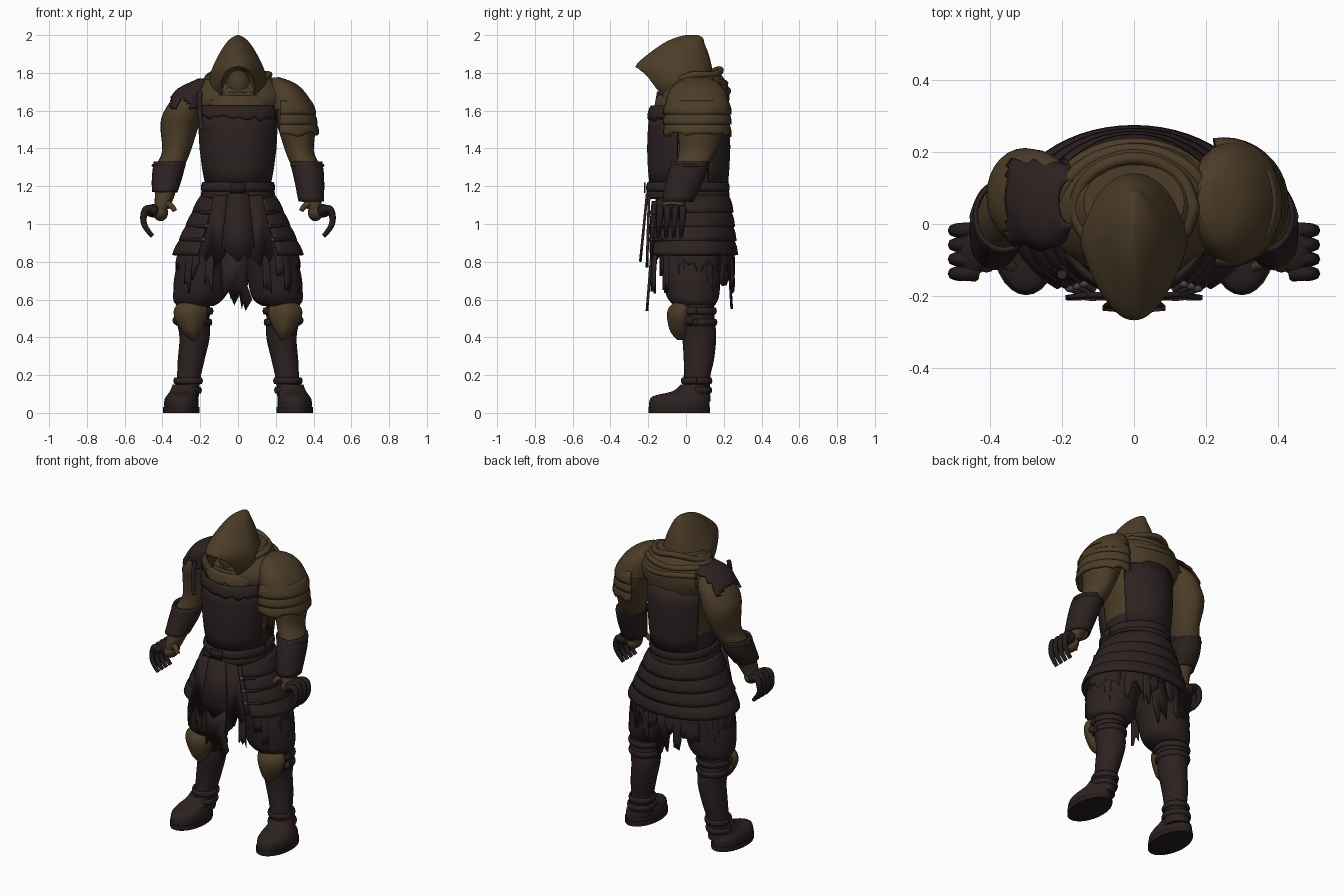
import bpy, bmesh, math, random
from mathutils import Vector

random.seed(4)
cube = bpy.data.objects.get("Cube")
if cube:
    bpy.data.objects.remove(cube)


def material(name, r, g, b):
    m = bpy.data.materials.new(name)
    m.diffuse_color = (r, g, b, 1)
    m.use_nodes = True
    bsdf = m.node_tree.nodes["Principled BSDF"]
    bsdf.inputs["Base Color"].default_value = (r, g, b, 1)
    bsdf.inputs["Roughness"].default_value = 0.9
    return m


TAN = material("tan cloth", .073, .046, .021)
SHADE = material("shaded cloth", .058, .037, .018)
DARK = material("dark leather", .026, .0155, .0155)
BLACK = material("black leather", .019, .012, .012)
STEEL = material("dull steel", .06, .056, .052)


def finish(name, bm, mats, thick=0, angle=40, rule=None):
    bmesh.ops.recalc_face_normals(bm, faces=bm.faces)
    me = bpy.data.meshes.new(name)
    if rule:
        for f in bm.faces:
            f.material_index = rule(f.calc_center_median())
    bm.to_mesh(me)
    bm.free()
    for m in mats:
        me.materials.append(m)
    ob = bpy.data.objects.new(name, me)
    bpy.context.collection.objects.link(ob)
    if thick:
        mod = ob.modifiers.new("thickness", "SOLIDIFY")
        mod.thickness = thick
        mod.offset = 0
    bpy.ops.object.select_all(action="DESELECT")
    ob.select_set(True)
    bpy.context.view_layer.objects.active = ob
    bpy.ops.object.shade_smooth_by_angle(angle=math.radians(angle))
    return ob


def spline(rings, steps):
    # Catmull-Rom smoothing through the cross-sections
    v = [Vector(r) for r in rings]
    out = []
    for i in range(len(v) - 1):
        a, b, c, d = v[max(i - 1, 0)], v[i], v[i + 1], v[min(i + 2, len(v) - 1)]
        for k in range(steps):
            t = k / steps
            out.append(b + (c - a) * (t / 2) + (a * 2 - b * 5 + c * 4 - d) * (t * t / 2)
                       + (b * 3 - a - c * 3 + d) * (t ** 3 / 2))
    return out + [v[-1]]


def loft(name, rings, mats, side=1, n=28, steps=4, cap=True, point=0, drop=None, thick=0, rule=None):
    # rings: x, y, z, x radius, y radius
    bm = bmesh.new()
    rows = []
    for x, y, z, rx, ry in spline(rings, steps):
        row = []
        for i in range(n):
            a = 2 * math.pi * i / n
            taper = 1 - point * max(0, -math.sin(a))
            row.append(bm.verts.new((side * (x + rx * math.cos(a) * taper), y + ry * math.sin(a), z)))
        rows.append(row)
    for lo, hi in zip(rows, rows[1:]):
        for i in range(n):
            j = (i + 1) % n
            bm.faces.new((lo[i], lo[j], hi[j], hi[i]))
    if cap:
        bm.faces.new(rows[0])
        bm.faces.new(rows[-1])
    if drop:
        gone = [f for f in bm.faces if drop(f.calc_center_median())]
        bmesh.ops.delete(bm, geom=gone, context="FACES")
    return finish(name, bm, mats, thick, rule=rule)


def band(name, c, z0, z1, r0, r1, a0, a1, mat, jag=0, side=1, thick=.014, n=30, bulge=.006):
    # curved strip round an ellipse, from z0 down to z1, with an optional torn hem
    bm = bmesh.new()
    rows = [[], [], [], [], []]
    for i in range(n + 1):
        a = math.radians(a0 + (a1 - a0) * i / n)
        low = z1 + random.uniform(-jag, jag)
        for k, row in enumerate(rows):
            t = k / 4
            swell = bulge * math.sin(math.pi * t)
            rx = r0[0] + (r1[0] - r0[0]) * t + swell
            ry = r0[1] + (r1[1] - r0[1]) * t + swell
            row.append(bm.verts.new((side * (c[0] + rx * math.cos(a)), c[1] + ry * math.sin(a), z0 + (low - z0) * t)))
    for p, q in zip(rows, rows[1:]):
        for i in range(n):
            bm.faces.new((p[i], p[i + 1], q[i + 1], q[i]))
    finish(name, bm, [mat], thick)


def plate(name, pts, y, mat, side=1, thick=.014, lean=0):
    bm = bmesh.new()
    bm.faces.new([bm.verts.new((side * x, y + lean * (z - 1), z)) for x, z in pts])
    finish(name, bm, [mat], thick)


def ball(name, loc, size, mat):
    bm = bmesh.new()
    bmesh.ops.create_uvsphere(bm, u_segments=20, v_segments=12, radius=1)
    bmesh.ops.scale(bm, vec=size, verts=bm.verts)
    bmesh.ops.translate(bm, vec=loc, verts=bm.verts)
    return finish(name, bm, [mat])


def cord(name, pts, r, mat, taper=1, closed=False):
    cu = bpy.data.curves.new(name, "CURVE")
    cu.dimensions = "3D"
    cu.bevel_depth = r
    cu.bevel_resolution = 2
    cu.use_fill_caps = True
    s = cu.splines.new("NURBS")
    s.points.add(len(pts) - 1)
    for i, p in enumerate(pts):
        s.points[i].co = (*p, 1)
        s.points[i].radius = 1 + (taper - 1) * i / (len(pts) - 1)
    s.order_u = 3
    s.use_endpoint_u = True
    s.use_cyclic_u = closed
    cu.materials.append(mat)
    ob = bpy.data.objects.new(name, cu)
    bpy.context.collection.objects.link(ob)


# Torso, breastplate, back plate
loft("torso", [(0, .02, 1.1, .17, .18), (0, .005, 1.3, .158, .18), (0, .015, 1.45, .18, .195),
               (0, .03, 1.6, .21, .185), (0, .05, 1.7, .19, .16)], [DARK, TAN],
     rule=lambda p: int(p.z > 1.58 or (p.z > 1.32 and abs(p.x) > .12)))
band("breastplate", (0, .01), 1.61, 1.19, (.21, .195), (.17, .195), 195, 345, DARK, bulge=.014)
band("breastplate_torn_edge", (0, .01), 1.625, 1.56, (.2, .19), (.215, .207), 205, 335, DARK, .016, n=22)
band("back_plate", (0, .02), 1.61, 1.2, (.2, .2), (.175, .195), 30, 150, DARK, bulge=.01)

# Cowl
loft("cowl", [(0, .04, 1.59, .22, .18), (0, .045, 1.67, .26, .185), (0, .055, 1.74, .215, .165),
              (0, .06, 1.81, .14, .11)], [TAN])
for k, (rx, ry, z) in enumerate([(.21, .165, 1.725), (.23, .18, 1.68), (.165, .14, 1.78)]):
    cord("cowl_fold", [(rx * math.cos(a), .045 + ry * math.sin(a), z + .03 * math.sin(a) + .012 * math.sin(3 * a + k))
                       for a in [i * math.pi / 8 for i in range(16)]], .018, TAN, closed=True)
band("cowl_hem", (0, .03), 1.68, 1.61, (.19, .17), (.2, .19), 220, 320, TAN, .02, n=14)

# Hood with a hollowed face opening
hood = loft("hood", [(0, -.01, 1.65, .125, .135), (0, -.035, 1.72, .15, .18), (0, -.058, 1.79, .146, .2),
                     (0, -.065, 1.84, .13, .2), (0, -.04, 1.9, .1, .16), (0, -.012, 1.955, .065, .11),
                     (0, .015, 1.985, .035, .075), (0, .03, 2, .006, .035)], [TAN], n=48, point=.25)
cutter = ball("face_cutter", (0, -.2, 1.7), (.095, .17, .145), SHADE)
cutter.hide_render = True
cut = hood.modifiers.new("face opening", "BOOLEAN")
cut.operation = "DIFFERENCE"
cut.object = cutter
bpy.context.view_layer.objects.active = hood
bpy.ops.object.modifier_apply(modifier=cut.name)
bpy.data.objects.remove(cutter)
ball("hooded_face", (0, -.06, 1.735), (.07, .08, .09), SHADE)

# Arms, bracers, hands
for s, label in ((1, "left"), (-1, "right")):
    loft(label + "_arm", [(.21, .06, 1.735, .05, .07), (.255, .07, 1.665, .09, .125), (.295, .075, 1.575, .106, .135),
                          (.312, .08, 1.5, .098, .125), (.325, .062, 1.39, .076, .1),
                          (.352, .035, 1.32, .075, .09), (.375, 0, 1.25, .065, .085),
                          (.388, -.05, 1.15, .052, .068), (.405, -.07, 1.08, .04, .055)], [TAN], s)
    low = 1.12 if s > 0 else 1.17
    loft(label + "_bracer", [(.36, .025, 1.33, .08, .095), (.375, 0, 1.25, .075, .095),
                             (.388, -.045, low, .062, .078)], [DARK], s, cap=False, thick=.012)
    cord(label + "_bracer_strap", [(s * (.365 + .085 * math.cos(a)), .02 + .1 * math.sin(a), 1.31)
                                   for a in [i * math.pi / 5 for i in range(10)]], .008, DARK, closed=True)
    ball(label + "_palm", (s * .41, -.075, 1.06), (.04, .06, .045), TAN)
    ball(label + "_hand_back", (s * .45, -.075, 1.07), (.045, .072, .035), BLACK)
    cord(label + "_thumb", [(s * .4, -.09, 1.1), (s * .36, -.11, 1.12), (s * .335, -.12, 1.07)], .022, TAN, .6)
    for k in range(4):
        y = -.137 + k * .04
        cord(label + "_finger", [(s * .44, y, 1.07), (s * .485, y, 1.095), (s * .505, y, 1.03),
                                 (s * .49, y - .008, .975), (s * .452, y - .008, .935)], .023, BLACK, .5)

# Left pauldron of overlapping plates, right shoulder torn cloth
loft("pauldron_dome", [(.2, .06, 1.772, .02, .05), (.23, .06, 1.742, .068, .11), (.255, .06, 1.69, .1, .15),
                       (.28, .06, 1.61, .125, .168)], [TAN], thick=.01)
for k in range(3):
    z = 1.65 - .054 * k
    band("pauldron_plate", (.25, .06), z, z - .07, (.132 + k * .01, .158), (.157 + k * .008, .174),
         -100, 100, TAN, .012 if k == 2 else 0, n=20)
loft("shoulder_cloth", [(.18, .06, 1.765, .03, .06), (.228, .065, 1.715, .085, .12), (.258, .07, 1.665, .098, .137),
                        (.283, .07, 1.61, .11, .146)], [DARK], -1, cap=False, thick=.01,
     drop=lambda p: p.x < -.355 or p.y > .17 or p.z < 1.63 + .03 * math.sin(60 * p.x))
cord("chest_strap", [(-.2, -.14, 1.7), (-.21, -.16, 1.6), (-.19, -.165, 1.5)], .014, DARK)

# Belt and layered skirt
for z in (1.155, 1.195):
    band("belt", (0, .01), z + .025, z - .02, (.18, .205), (.185, .21), 0, 360, DARK, thick=.016, n=40)
plate("buckle", [(-.04, 1.165), (.04, 1.165), (.04, 1.22), (-.04, 1.22)], -.218, BLACK, thick=.009)
for k in range(4):
    z = 1.15 - .075 * k
    r = [(.19 + .035 * (k + t), .2 + .008 * (k + t) + .01 * t) for t in (0, 1.35)]
    band("skirt_plate", (0, .02), z, z - .09, r[0], r[1], -52, 232, DARK, thick=.014, n=44)
band("skirt_lining", (0, .02), 1.12, .84, (.18, .195), (.28, .205), 0, 360, DARK, .03, n=36)
plate("tabard", [(-.055, 1.16), (.055, 1.16), (.088, .88), (0, .8), (-.088, .88)], -.222, DARK, lean=.1)
for s in (1, -1):
    plate("front_panel", [(.04, 1.15), (.13, 1.15), (.19, .84), (.17, .8), (.14, .84), (.12, .77), (.07, .83)],
          -.2, DARK, s, lean=.03)
    band("torn_hip_cloth", (0, .03), .92, .75, (.28, .2), (.325, .215), -50, 40, DARK, .06, s, n=12)
    band("torn_back_cloth", (0, .03), .92, .73, (.28, .2), (.3, .225), 42, 84, DARK, .06, s, n=8)
    for k in range(3):
        # straps lie on the curve of the skirt
        f = 1.2 + .95 * k
        rx, ry, z = .2 + .035 * f, .218 + .008 * f, 1.15 - .075 * f
        pts = [(s * rx * math.cos(a), .02 + ry * math.sin(a), z) for a in [math.radians(d) for d in (-64, -55, -46, -36)]]
        cord("skirt_strap", pts, .01, BLACK)
        ball("strap_buckle", pts[1], (.015, .011, .012), STEEL)
    for a in (-66, -40, -18, 20, 66):
        band("hanging_rag", (0, .03), .87, .67, (.3, .215), (.33, .23), a, a + 8, DARK, .04, s, n=4)
plate("front_rag", [(-.09, .85), (.05, .85), (.04, .7), (.075, .6), (.04, .54), (.01, .63), (-.02, .57),
                    (-.05, .64), (-.08, .6)], -.17, DARK, lean=.08)
plate("back_rag", [(-.06, .88), (.07, .88), (.05, .66), (.02, .55), (0, .66), (-.04, .6)], .215, DARK, lean=-.06)

# Legs, boots, knee guards
for s, label in ((1, "left"), (-1, "right")):
    loft(label + "_trouser", [(.1, .03, 1.02, .14, .18), (.15, .03, .87, .145, .175), (.19, .03, .73, .145, .155),
                              (.205, .035, .63, .138, .142), (.215, .04, .59, .125, .125),
                              (.225, .045, .565, .095, .105)], [DARK], s)
    loft(label + "_boot_shaft", [(.235, .045, .6, .09, .1), (.238, .06, .5, .088, .092), (.23, .07, .4, .08, .09),
                                 (.248, .068, .28, .071, .08), (.262, .057, .18, .063, .07),
                                 (.28, .05, .06, .07, .08)], [DARK], s)
    loft(label + "_foot", [(.3, -.035, .02, .09, .16), (.3, -.035, .065, .09, .158), (.298, -.03, .09, .08, .14),
                           (.288, .02, .115, .072, .09), (.28, .045, .15, .066, .074)], [DARK], s)
    loft(label + "_sole", [(.3, -.035, 0, .097, .163), (.3, -.035, .03, .097, .163)], [BLACK], s, steps=1)
    for x, y, z, rx, ry in ((.235, .055, .54, .094, .098), (.235, .063, .48, .088, .093), (.264, .056, .17, .067, .073),
                            (.273, .05, .12, .071, .078)):
        band(label + "_boot_strap", (x, y), z + .016, z - .016, (rx, ry), (rx, ry), 0, 360, DARK, side=s, thick=.01)
    loft(label + "_knee_guard", [(.238, -.03, .385, .01, .015), (.245, -.035, .43, .05, .048),
                                 (.25, -.035, .5, .085, .065), (.25, -.03, .55, .088, .065),
                                 (.25, -.02, .585, .06, .045)], [TAN], s, point=.3)
    ball(label + "_knee_strap_knob", (s * .33, .02, .49), (.016, .022, .022), DARK)
